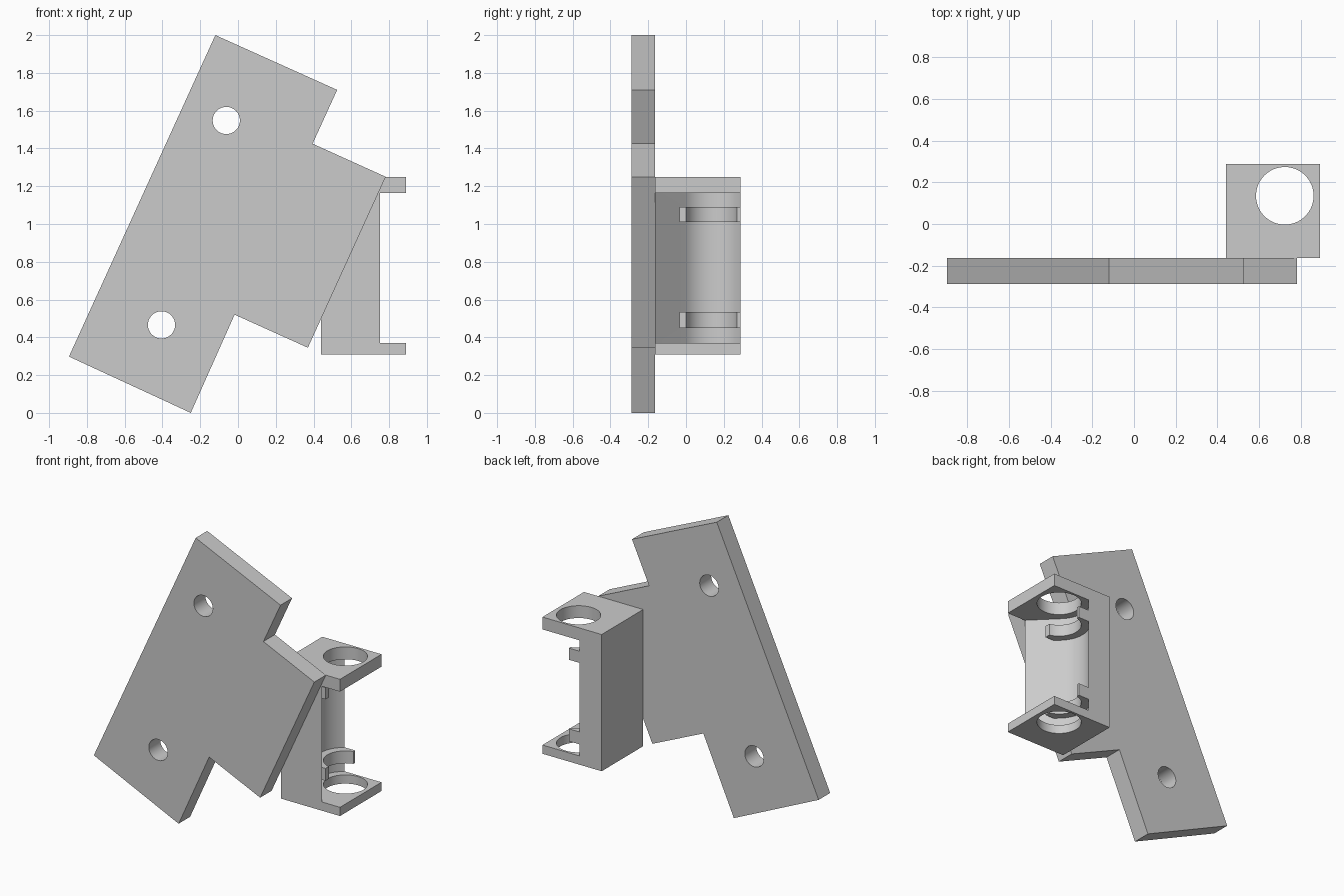
import bpy, bmesh, math
from mathutils import Vector

if "Cube" in bpy.data.objects:
    bpy.data.objects.remove(bpy.data.objects["Cube"])

grey = bpy.data.materials.new("plain grey")
grey.use_nodes = True
colour = (0.6, 0.6, 0.6, 1)
grey.diffuse_color = colour
grey.node_tree.nodes["Principled BSDF"].inputs["Base Color"].default_value = colour


def prism(name, points, depth):
    """Extrude a flat 3D outline along a vector."""
    bm = bmesh.new()
    face = bm.faces.new([bm.verts.new(p) for p in points])
    new = bmesh.ops.extrude_face_region(bm, geom=[face], use_keep_orig=True)["geom"]
    moved = [v for v in new if isinstance(v, bmesh.types.BMVert)]
    bmesh.ops.translate(bm, verts=moved, vec=Vector(depth))
    bmesh.ops.recalc_face_normals(bm, faces=bm.faces)
    mesh = bpy.data.meshes.new(name)
    bm.to_mesh(mesh)
    bm.free()
    mesh.materials.append(grey)
    ob = bpy.data.objects.new(name, mesh)
    bpy.context.collection.objects.link(ob)
    return ob


def upright(name, outline, z0, z1):
    return prism(name, [(x, y, z0) for x, y in outline], (0, 0, z1 - z0))


def rectangle(x0, x1, y0, y1):
    return [(x0, y0), (x1, y0), (x1, y1), (x0, y1)]


def arc(cx, cy, r, start, end, steps):
    angles = [math.radians(start + (end - start) * i / steps) for i in range(steps + 1)]
    return [(cx + r * math.cos(a), cy + r * math.sin(a)) for a in angles]


def combine(ob, other, operation):
    """Apply a boolean and remove the helper."""
    mod = ob.modifiers.new("combine", "BOOLEAN")
    mod.operation, mod.object, mod.solver = operation, other, "EXACT"
    bpy.context.view_layer.objects.active = ob
    bpy.ops.object.modifier_apply(modifier=mod.name)
    bpy.data.objects.remove(other)


def smooth(ob):
    bpy.ops.object.select_all(action="DESELECT")
    ob.select_set(True)
    bpy.context.view_layer.objects.active = ob
    bpy.ops.object.shade_smooth_by_angle(angle=math.radians(30))


# Tilted mounting plate with two screw holes
front, back = -0.288, -0.163
outline = [(-0.12, 2), (0.525, 1.71), (0.395, 1.425), (0.782, 1.25),
           (0.37, 0.345), (-0.018, 0.52), (-0.25, 0), (-0.895, 0.298)]
plate = prism("mounting_plate", [(x, front, z) for x, z in outline], (0, back - front, 0))
for cx, cz in [(-0.062, 1.548), (-0.405, 0.466)]:
    ring = arc(cx, cz, 0.072, 0, 360, 48)[:-1]
    hole = prism("screw_hole", [(x, front - 0.1, z) for x, z in ring], (0, 0.4, 0))
    combine(plate, hole, "DIFFERENCE")
smooth(plate)

# Rod holder block, hollowed by a round channel with a sloping tangent side
left, right, rear = 0.44, 0.89, 0.288
bottom, top, floor, ceiling = 0.31, 1.25, 0.37, 1.165
cx, cy, channel, bore = 0.7225, 0.135, 0.19, 0.138
holder = upright("rod_holder", rectangle(left, right, back, rear), bottom, top)
tangent = channel * math.sqrt(0.5)
run = cy - tangent - back + 0.1
cavity = arc(cx, cy, channel, 225, 90, 36)
cavity += [(cx, rear + 0.1), (right + 0.2, rear + 0.1), (right + 0.2, back - 0.1),
           (cx - tangent + run, back - 0.1)]
combine(holder, upright("channel", cavity, floor, ceiling), "DIFFERENCE")

# Two ribs supporting the rod inside the channel
for z0, z1 in [(0.45, 0.535), (1.01, 1.09)]:
    rib = upright("rib", rectangle(left + 0.04, 0.69, -0.035, rear), z0, z1)
    combine(holder, rib, "UNION")

# Rod bore through both flanges and the ribs
circle = arc(cx, cy, bore, 0, 360, 64)[:-1]
combine(holder, upright("bore", circle, bottom - 0.1, top + 0.1), "DIFFERENCE")
smooth(holder)
